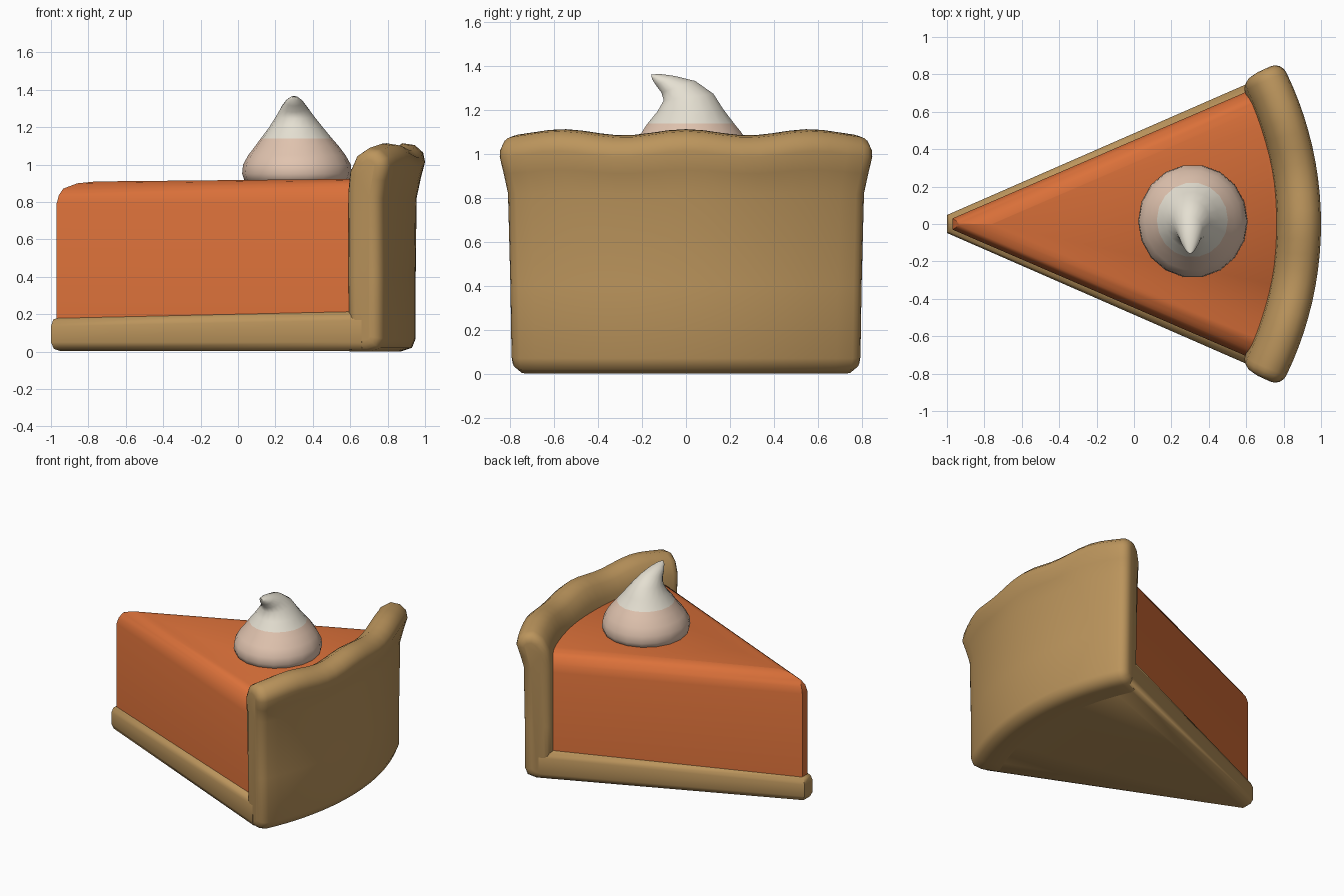
import bpy, bmesh, math
from mathutils import Vector

if "Cube" in bpy.data.objects:
    bpy.data.objects.remove(bpy.data.objects["Cube"])


def material(name, rgb):
    m = bpy.data.materials.new(name)
    m.diffuse_color = (*rgb, 1)
    m.use_nodes = True
    m.node_tree.nodes["Principled BSDF"].inputs["Base Color"].default_value = m.diffuse_color
    return m


CRUST = material("baked crust", (0.50, 0.30, 0.108))
FILL = material("orange filling", (0.71, 0.165, 0.042))
CREAM = material("whipped cream", (0.78, 0.74, 0.64))
BEIGE = material("cream shade", (0.75, 0.55, 0.43))


def loft(name, rings, mats, rule=None, angle=50):
    """Skin a stack of closed rings and cap both ends."""
    bm = bmesh.new()
    loops = [[bm.verts.new(p) for p in r] for r in rings]
    for a, b in zip(loops, loops[1:]):
        n = len(a)
        for i in range(n):
            bm.faces.new((a[i], a[(i + 1) % n], b[(i + 1) % n], b[i]))
    bm.faces.new(loops[0][::-1])
    bm.faces.new(loops[-1])
    bmesh.ops.recalc_face_normals(bm, faces=bm.faces)
    if rule:
        for f in bm.faces:
            f.material_index = rule(f.calc_center_median())
    me = bpy.data.meshes.new(name)
    bm.to_mesh(me)
    bm.free()
    for m in mats:
        me.materials.append(m)
    ob = bpy.data.objects.new(name, me)
    bpy.context.collection.objects.link(ob)
    bpy.ops.object.select_all(action='DESELECT')
    bpy.context.view_layer.objects.active = ob
    ob.select_set(True)
    bpy.ops.object.shade_smooth_by_angle(angle=math.radians(angle))


def wedge(apex, tip, deg, back, d, z, tilt):
    """Slice outline, inset by d, with a blunt tip and a curved back."""
    a = math.radians(deg)
    xa = apex + d / math.sin(a)
    xt = max(tip + d, xa + 0.003)
    pts = [(xt, (xt - xa) * math.tan(a)), (xt, -(xt - xa) * math.tan(a))]
    for i in range(13):
        t = i / 6 - 1
        x = back - 0.19 * t * t
        pts.append((x, t * (x - xa) * math.tan(a)))
    return [(x, y, z + tilt * x) for x, y in pts]


# Bottom crust slab with rounded rims
loft("bottom_crust", [wedge(-1.11, -1, 23.6, 0.85, d, z, t) for d, z, t in [
    (0.05, 0.003, 0), (0.015, 0.015, 0), (0, 0.05, 0),
    (0, 0.155, 0.02), (0.012, 0.19, 0.02), (0.05, 0.207, 0.02)]], [CRUST])

# Filling with a soft top edge
loft("filling", [wedge(-1.04, -0.97, 23.3, 0.83, d, z, t) for d, z, t in [
    (0, 0.1, 0), (0, 0.79, 0), (0.012, 0.84, 0.005), (0.035, 0.88, 0.01),
    (0.07, 0.908, 0.01), (0.11, 0.917, 0.01)]], [FILL])

# Back crust: (radius, height) profile swept around the slice apex
PROFILE = [(1.86, 0.0), (1.86, 0.4), (1.863, 0.85), (1.88, 0.97), (1.925, 1.06),
           (1.99, 1.1), (2.055, 1.09), (2.1, 1.05), (2.11, 1.0), (2.088, 0.92),
           (2.065, 0.82), (2.06, 0.4), (2.06, 0.07), (2.04, 0.02), (1.98, 0.0)]


def inset(poly, d):
    out = []
    for i, p in enumerate(poly):
        p = Vector(p)
        u = (p - Vector(poly[i - 1])).normalized()
        v = (Vector(poly[(i + 1) % len(poly)]) - p).normalized()
        n1, n2 = Vector((u.y, -u.x)), Vector((v.y, -v.x))
        out.append(p + (n1 + n2) * d / (1 + n1.dot(n2)))
    return out


def section(s, d):
    ring = []
    for r, z in inset(PROFILE, d):
        top = min(max((z - 0.8) / 0.2, 0), 1)
        a = math.radians(23.5 + 0.5 * z + 0.6 * top) * s
        r *= 1 - 0.012 * s * s
        ring.append((-1.11 + r * math.cos(a), r * math.sin(a),
                     z + top * 0.014 * math.cos(3 * math.pi * s)))
    return ring


B, SB = 0.058, 0.071
ends = [(1 - SB + SB * math.sin(p), B * (1 - math.cos(p)))
        for p in (math.radians(22.5 * k) for k in range(1, 5))]
stations = [(-s, d) for s, d in reversed(ends)]
stations += [((1 - SB) * (i / 10 - 1), 0) for i in range(21)]
stations += ends
loft("back_crust", [section(s, d) for s, d in stations], [CRUST])

# Whipped cream: rings (x, y, z, width radius, depth radius, rise across depth)
DOLLOP = [(.315, .015, .90, .275, .285, 0), (.315, .015, .95, .293, .303, 0),
          (.315, .015, 1.0, .288, .298, 0), (.315, .02, 1.05, .26, .268, 0),
          (.315, .025, 1.1, .222, .23, 0), (.312, .022, 1.14, .19, .2, 0),
          (.31, .02, 1.2, .143, .152, .005), (.305, .012, 1.26, .1, .115, .015),
          (.3, -.035, 1.307, .068, .078, .027), (.3, -.095, 1.335, .047, .042, .022),
          (.3, -.138, 1.354, .024, .017, .012), (.3, -.155, 1.363, .006, .004, 0)]
N = 18
loft("whipped_cream", [[(x + rx * math.cos(k * math.tau / N),
                         y + ry * math.sin(k * math.tau / N),
                         z + rise * math.sin(k * math.tau / N)) for k in range(N)]
                       for x, y, z, rx, ry, rise in DOLLOP],
     [CREAM, BEIGE], lambda c: 0 if c.z > 1.14 else 1, 80)
